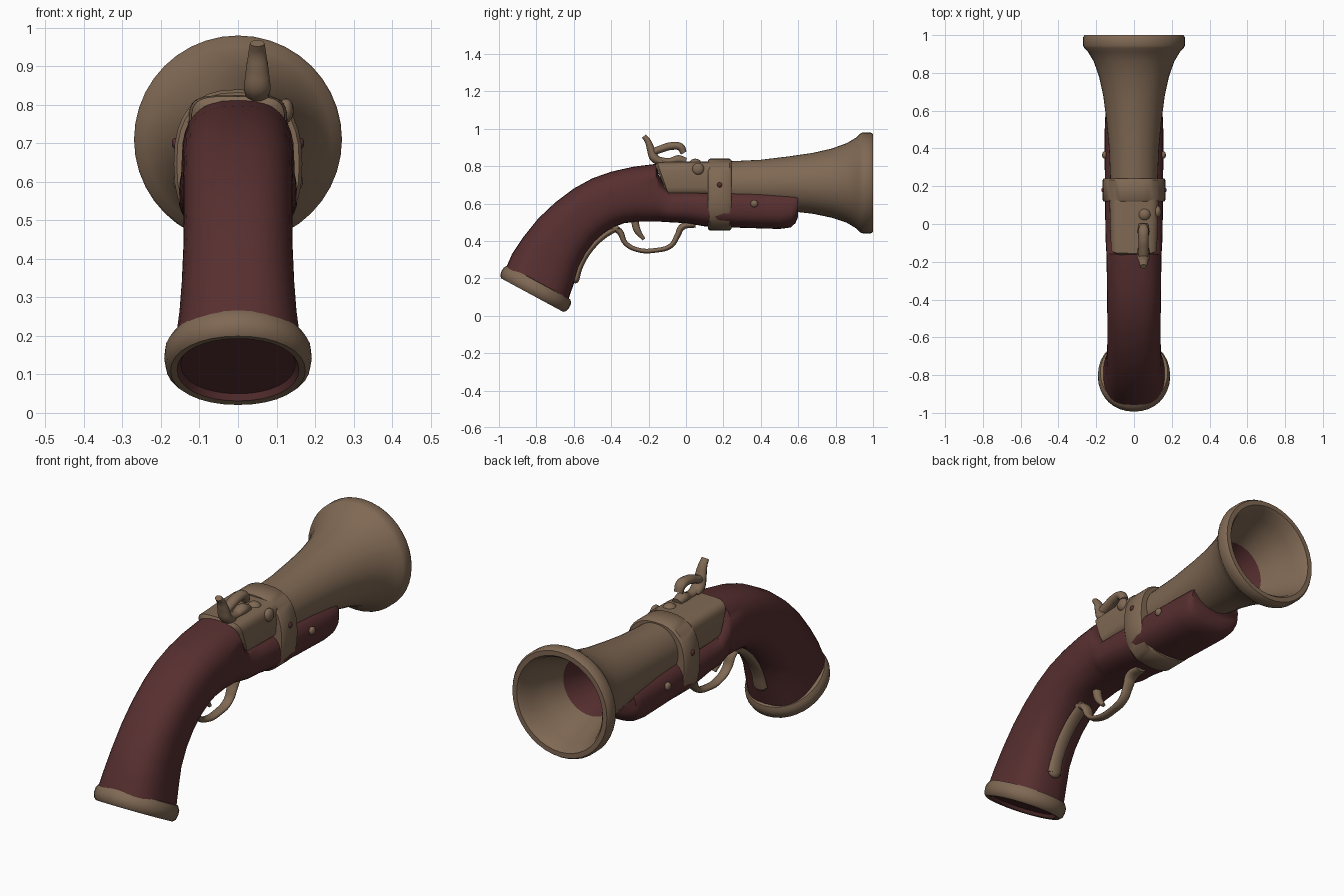
import bpy, bmesh, math
from mathutils import Vector

old = bpy.data.objects.get("Cube")
if old:
    bpy.data.objects.remove(old, do_unlink=True)


def material(name, rgb):
    m = bpy.data.materials.new(name)
    m.use_nodes = True
    m.diffuse_color = (*rgb, 1)
    m.node_tree.nodes["Principled BSDF"].inputs["Base Color"].default_value = (*rgb, 1)
    return m


metal = material("aged bronze", (0.215, 0.14, 0.088))
wood = material("dark red wood", (0.095, 0.028, 0.029))


def smooth(obj, angle=40):
    bpy.ops.object.select_all(action='DESELECT')
    obj.select_set(True)
    bpy.context.view_layer.objects.active = obj
    bpy.ops.object.shade_smooth_by_angle(angle=math.radians(angle))


def loft(name, sections, mats, power=2.0, sides=32, wood_band=None):
    """Skin superellipse sections given as (top y, top z, bottom y, bottom z, half width)."""
    bm = bmesh.new()
    rings = []
    for ty, tz, by, bz, w in sections:
        top, bot = Vector((0, ty, tz)), Vector((0, by, bz))
        mid, up = (top + bot) / 2, (top - bot) / 2
        ring = []
        for i in range(sides):
            a = 2 * math.pi * i / sides
            c, s = math.cos(a), math.sin(a)
            c = math.copysign(abs(c) ** (2 / power), c)
            s = math.copysign(abs(s) ** (2 / power), s)
            ring.append(bm.verts.new(mid + up * s + Vector((w * c, 0, 0))))
        rings.append(ring)
    for k, (a, b) in enumerate(zip(rings, rings[1:])):
        for i in range(sides):
            j = (i + 1) % sides
            f = bm.faces.new((a[i], a[j], b[j], b[i]))
            f.material_index = int(wood_band is not None and k in wood_band)
    for k, ring in ((0, rings[0]), (len(rings) - 1, rings[-1])):
        f = bm.faces.new(ring)
        f.material_index = int(wood_band is not None and k in wood_band)
    bmesh.ops.recalc_face_normals(bm, faces=bm.faces)
    me = bpy.data.meshes.new(name)
    bm.to_mesh(me)
    bm.free()
    for m in mats:
        me.materials.append(m)
    obj = bpy.data.objects.new(name, me)
    bpy.context.collection.objects.link(obj)
    smooth(obj)
    return obj


def rod(name, points, x=0.0, flat=1.0):
    """Smooth rod through (y, z, radius) points, widened sideways by flat."""
    cu = bpy.data.curves.new(name, 'CURVE')
    cu.dimensions = '3D'
    cu.bevel_depth = 1.0
    cu.bevel_resolution = 3
    cu.use_fill_caps = True
    sp = cu.splines.new('BEZIER')
    sp.bezier_points.add(len(points) - 1)
    sp.resolution_u = 6
    for p, (y, z, r) in zip(sp.bezier_points, points):
        p.co = (0, y, z)
        p.radius = r
        p.handle_left_type = p.handle_right_type = 'AUTO'
    cu.materials.append(metal)
    obj = bpy.data.objects.new(name, cu)
    obj.location.x = x
    obj.scale.x = flat
    bpy.context.collection.objects.link(obj)
    bpy.ops.object.select_all(action='DESELECT')
    obj.select_set(True)
    bpy.context.view_layer.objects.active = obj
    bpy.ops.object.convert(target='MESH')
    smooth(bpy.context.object, 50)


def stud(name, loc, size, mat):
    bpy.ops.mesh.primitive_uv_sphere_add(segments=16, ring_count=8, radius=1, location=loc)
    obj = bpy.context.object
    obj.name = name
    obj.scale = size
    obj.data.materials.append(mat)
    smooth(obj)


# Curved grip and fore-end in one piece
stock = [(-.965, .25, -.635, .07, .165), (-.93, .33, -.60, .17, .153),
         (-.87, .42, -.575, .26, .146), (-.79, .52, -.535, .335, .142),
         (-.70, .605, -.49, .395, .141), (-.60, .68, -.44, .44, .141),
         (-.50, .735, -.385, .475, .142), (-.40, .77, -.33, .495, .143),
         (-.28, .797, -.26, .503, .144), (-.16, .812, -.16, .503, .146),
         (-.145, .75, -.14, .503, .147), (-.09, .675, -.09, .50, .15),
         (.0, .675, .0, .495, .152), (.1, .675, .1, .478, .153),
         (.3, .675, .3, .47, .155), (.5, .67, .5, .464, .155),
         (.56, .668, .56, .472, .153), (.585, .665, .585, .495, .15),
         (.60, .66, .60, .53, .14)]
loft("stock", stock, [wood], power=2.6)

# Flared barrel, rim and bore; the deep bore is dark
barrel = []
for y, z, r in [(-.12, .70, .113), (.0, .70, .118), (.2, .70, .124), (.4, .702, .132),
                (.55, .706, .146), (.68, .708, .163), (.78, .709, .185), (.86, .71, .213),
                (.91, .71, .243), (.932, .71, .264), (.945, .71, .27), (.988, .71, .27),
                (1.0, .71, .262), (1.0, .71, .238), (.985, .71, .226), (.93, .71, .21),
                (.85, .71, .18), (.76, .71, .148), (.66, .708, .122), (.60, .706, .11)]:
    barrel.append((y, z + r, y, z - r, r))
loft("barrel", barrel, [metal, wood], wood_band={17, 18, 19}, sides=40)

# Squared breech block behind the barrel
breech = [(-.165, .805, -.10, .65, .105), (-.155, .822, -.09, .64, .122),
          (.0, .825, .0, .64, .128), (.13, .825, .13, .64, .13)]
loft("breech_block", breech, [metal], power=4.5)

# Barrel band
band = []
for y, inset in [(.118, .025), (.118, .008), (.128, 0), (.232, 0), (.242, .008), (.242, .025)]:
    band.append((y, .84 - inset, y, .455 + inset, .167 - inset))
loft("barrel_band", band, [metal], power=2.5)

# Tilted butt cap with a recessed wooden end
cap = []
for d, r in [(.018, .16), (.002, .17), (0, .188), (.012, .201), (.035, .206),
             (.058, .204), (.076, .192), (.078, .17)]:
    y, z = -.822 + .475 * d, .11 + .88 * d
    cap.append((y - .88 * r, z + .475 * r, y + .88 * r, z - .475 * r, r * .93))
loft("butt_cap", cap, [metal, wood], power=2.1, wood_band={0})

# Trigger, guard and rear strap
rod("trigger_guard", [(-.40, .475, .02), (-.355, .45, .018), (-.325, .39, .014),
                      (-.26, .353, .013), (-.16, .35, .013), (-.08, .375, .014),
                      (-.045, .43, .016), (-.02, .475, .019), (.05, .487, .016)], flat=1.8)
rod("trigger", [(-.275, .52, .022), (-.262, .46, .02), (-.225, .408, .009)], flat=1.1)
rod("grip_strap", [(-.36, .475, .018), (-.44, .428, .018), (-.51, .36, .018),
                   (-.565, .27, .018), (-.59, .195, .02)], flat=1.9)
stud("strap_end", (0, -.59, .205), (.035, .022, .032), metal)

# Hammer and lock
rod("hammer_spur", [(-.13, .82, .022), (-.17, .845, .026), (-.188, .89, .022),
                    (-.205, .935, .017), (-.225, .96, .014)], x=.05, flat=1.35)
rod("hammer_arch", [(-.185, .872, .02), (-.13, .893, .021), (-.08, .907, .022),
                    (-.03, .902, .022), (-.012, .87, .018)], x=.05, flat=1.25)
rod("hammer_base", [(-.16, .835, .02), (-.09, .825, .018), (-.04, .835, .025),
                    (.0, .825, .02)], x=.05, flat=1.25)
stud("nipple", (.055, .05, .81), (.035, .035, .03), metal)
stud("lock_screw", (.125, .065, .785), (.02, .032, .032), metal)

# Side studs
for side, x in (("left", 1), ("right", -1)):
    stud(f"fore_end_stud_{side}", (x * .155, .365, .60), (.014, .02, .02), metal)
    stud(f"band_stud_{side}", (x * .163, .18, .70), (.009, .014, .014), wood)
